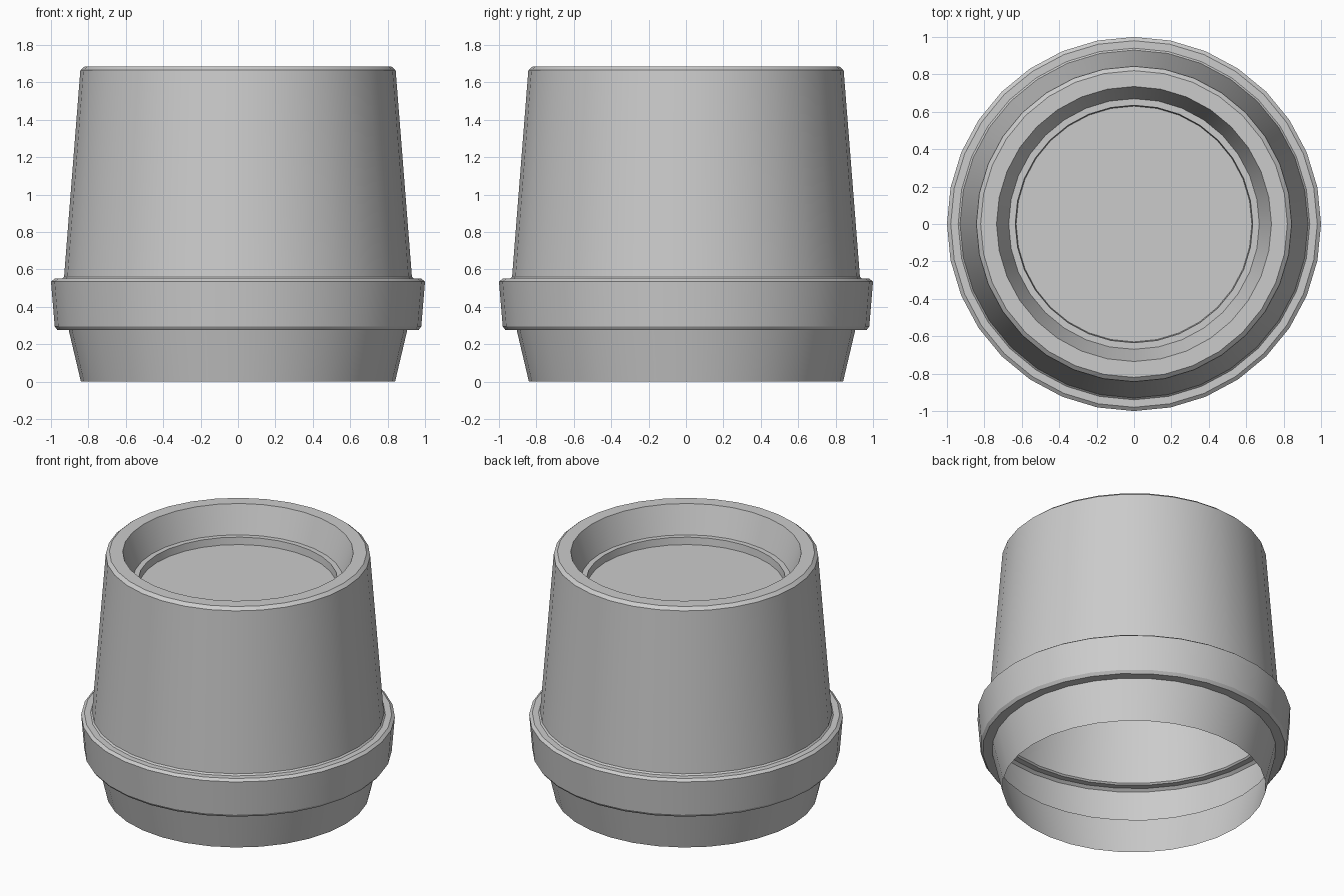
import bpy, bmesh, math

SIDES = 32

# Remove the default object
cube = bpy.data.objects.get("Cube")
if cube:
    bpy.data.objects.remove(cube, do_unlink=True)

# Single plain grey
grey = bpy.data.materials.new("plain_grey")
grey.use_nodes = True
colour = (0.6, 0.6, 0.6, 1)
grey.diffuse_color = colour
grey.node_tree.nodes["Principled BSDF"].inputs["Base Color"].default_value = colour


def lathe(name, profile, cap_end=False):
    """Turn (radius, height) points round the z axis into an open thin shell."""
    bm = bmesh.new()
    rings = []
    for r, z in profile:
        angles = [2 * math.pi * i / SIDES for i in range(SIDES)]
        rings.append([bm.verts.new((r * math.cos(a), r * math.sin(a), z)) for a in angles])
    for low, high in zip(rings, rings[1:]):
        for i in range(SIDES):
            j = (i + 1) % SIDES
            bm.faces.new((low[i], low[j], high[j], high[i]))
    if cap_end:
        bm.faces.new(rings[-1])
    mesh = bpy.data.meshes.new(name)
    bm.to_mesh(mesh)
    bm.free()
    mesh.materials.append(grey)
    obj = bpy.data.objects.new(name, mesh)
    bpy.context.collection.objects.link(obj)
    bpy.ops.object.select_all(action="DESELECT")
    obj.select_set(True)
    bpy.context.view_layer.objects.active = obj
    bpy.ops.object.shade_smooth_by_angle(angle=math.radians(30))
    return obj


# Open tapered skirt at the bottom
lathe("base_skirt", [(0.84, 0), (0.905, 0.275)])

# Bevelled collar, hollow inside
lathe("collar", [(0.905, 0.275), (0.965, 0.275), (0.98, 0.295),
                 (1.0, 0.535), (0.98, 0.55), (0.94, 0.55)])

# Tapered body with a bevelled rim
lathe("body", [(0.94, 0.55), (0.93, 0.56), (0.843, 1.665),
               (0.82, 1.685), (0.735, 1.685)])

# Stepped recess sunk into the top
lathe("top_recess", [(0.735, 1.685), (0.67, 1.495), (0.635, 1.495), (0.63, 1.445)],
      cap_end=True)
